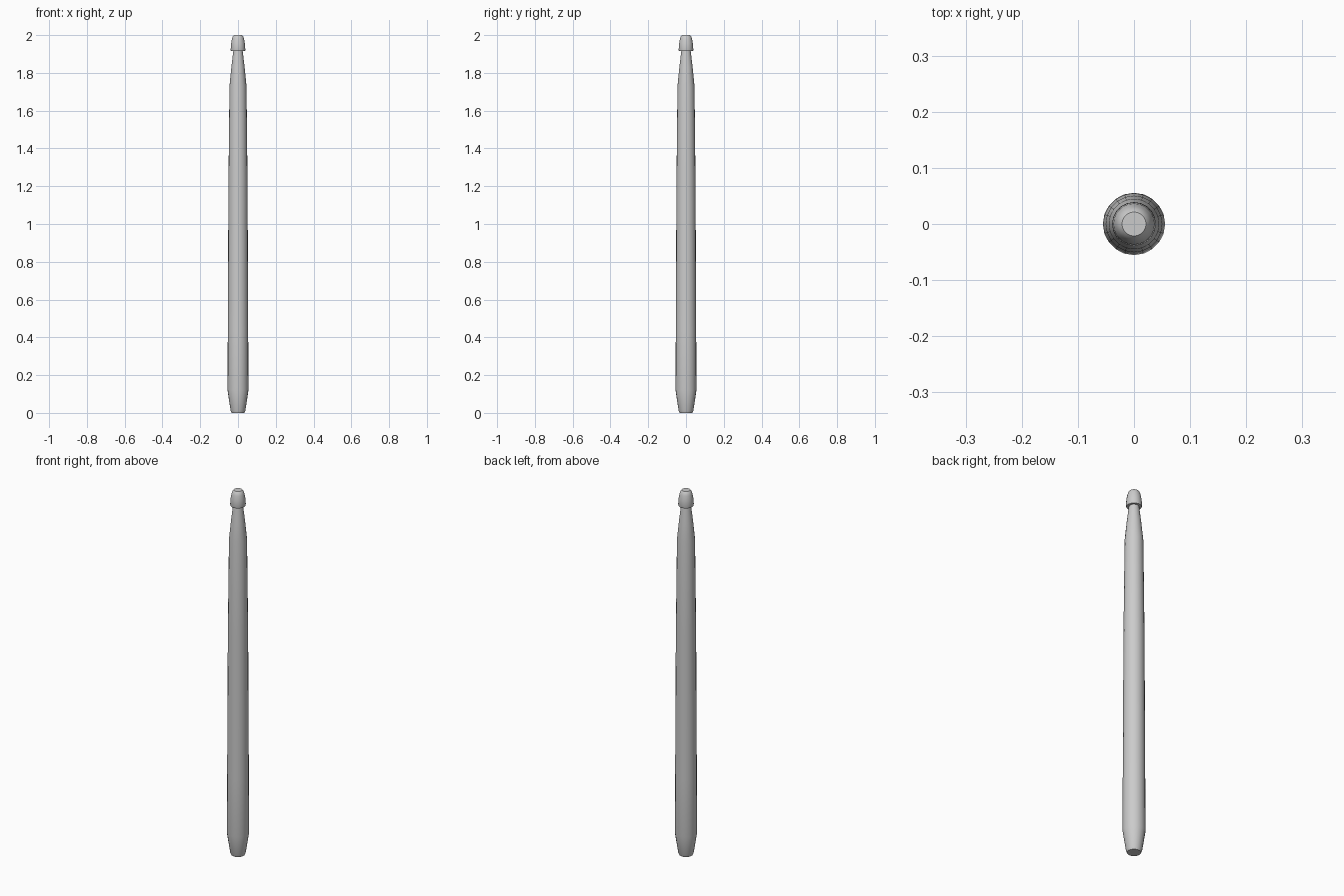
import bpy, bmesh
from math import cos, sin, pi, radians

if "Cube" in bpy.data.objects:
    bpy.data.objects.remove(bpy.data.objects["Cube"])

SIDES = 20


def lathe(name, profile):
    """Revolve (radius, z) points around z and cap both ends."""
    bm = bmesh.new()
    rings = [[bm.verts.new((r * cos(2 * pi * i / SIDES), r * sin(2 * pi * i / SIDES), z))
              for i in range(SIDES)] for r, z in profile]
    for a, b in zip(rings, rings[1:]):
        for i in range(SIDES):
            j = (i + 1) % SIDES
            bm.faces.new((a[i], a[j], b[j], b[i]))
    bm.faces.new(rings[0][::-1])
    bm.faces.new(rings[-1])
    mesh = bpy.data.meshes.new(name)
    bm.to_mesh(mesh)
    bm.free()
    obj = bpy.data.objects.new(name, mesh)
    bpy.context.collection.objects.link(obj)
    bpy.ops.object.select_all(action='DESELECT')
    obj.select_set(True)
    bpy.context.view_layer.objects.active = obj
    bpy.ops.object.shade_smooth_by_angle(angle=radians(30))
    return obj


# One continuous stick: butt, taper, shoulder, neck and bead tip
lathe("drumstick", [
    (0.034, 0.0), (0.039, 0.012), (0.0555, 0.12), (0.054, 0.43),
    (0.0505, 1.22), (0.045, 1.73), (0.035, 1.83), (0.025, 1.915),
    (0.037, 1.915), (0.039, 1.922), (0.0365, 1.955), (0.032, 1.98),
    (0.027, 1.994), (0.0215, 2.0),
])
